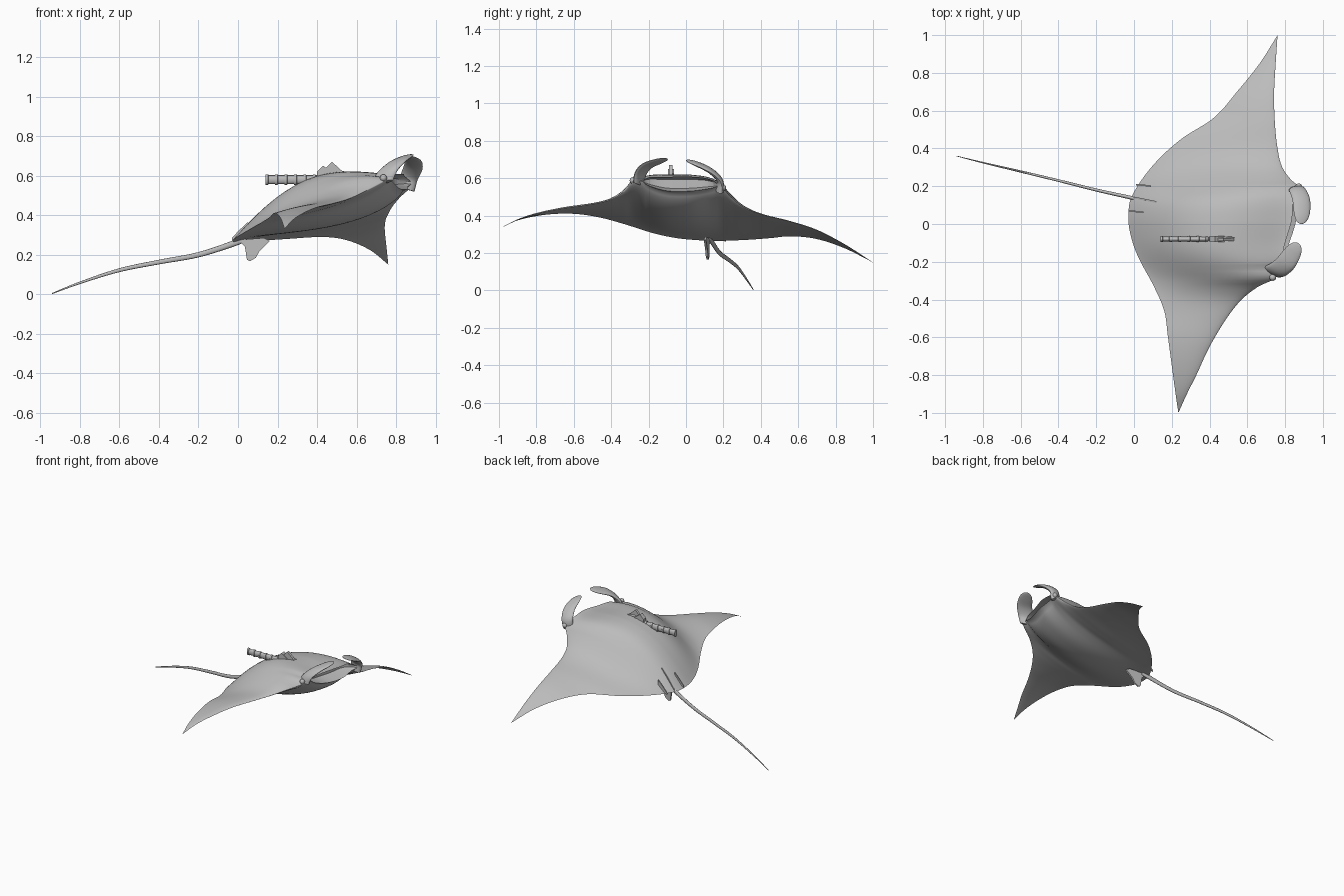
import bpy
import bmesh
import math
from mathutils import Vector

default = bpy.data.objects.get("Cube")
if default:
    bpy.data.objects.remove(default, do_unlink=True)

grey = bpy.data.materials.new("ray grey")
grey.use_nodes = True
grey.diffuse_color = (0.5, 0.5, 0.5, 1)
grey.node_tree.nodes["Principled BSDF"].inputs["Base Color"].default_value = grey.diffuse_color


def finish(name, bm, smooth=True):
    bmesh.ops.remove_doubles(bm, verts=bm.verts, dist=0.0004)
    bmesh.ops.recalc_face_normals(bm, faces=bm.faces)
    mesh = bpy.data.meshes.new(name)
    bm.to_mesh(mesh)
    bm.free()
    mesh.materials.append(grey)
    obj = bpy.data.objects.new(name, mesh)
    bpy.context.collection.objects.link(obj)
    if smooth:
        bpy.ops.object.select_all(action="DESELECT")
        obj.select_set(True)
        bpy.context.view_layer.objects.active = obj
        bpy.ops.object.shade_smooth_by_angle(angle=math.radians(50))


def skin(bm, rings):
    """Join closed rings of points into a capped surface."""
    loops = [[bm.verts.new(p) for p in ring] for ring in rings]
    count = len(loops[0])
    for a, b in zip(loops, loops[1:]):
        for i in range(count):
            j = (i + 1) % count
            bm.faces.new((a[i], a[j], b[j], b[i]))
    bm.faces.new(loops[0])
    bm.faces.new(loops[-1])


def sample(keys, s):
    """Smooth curve through keys whose first entry is the parameter."""
    k = 0
    while k < len(keys) - 2 and s > keys[k + 1][0]:
        k += 1
    a, b = Vector(keys[k]), Vector(keys[k + 1])
    before = Vector(keys[max(k - 1, 0)])
    after = Vector(keys[min(k + 2, len(keys) - 1)])
    span = b[0] - a[0]
    u = (s - a[0]) / span
    ta = (b - before) * (span / (b[0] - before[0]))
    tb = (after - a) * (span / (after[0] - a[0]))
    return (a * (2 * u**3 - 3 * u**2 + 1) + ta * (u**3 - 2 * u**2 + u)
            + b * (3 * u**2 - 2 * u**3) + tb * (u**3 - u**2))


# Body and wings: fore-aft sections swept from one wing tip to the other
# Each key is y, x, z
front_edge = [
    (-1, .235, .33), (-.9, .28, .378), (-.8, .33, .41), (-.65, .4, .44),
    (-.5, .49, .462), (-.4, .57, .487), (-.33, .66, .53), (-.29, .745, .575),
    (-.24, .765, .585), (-.1, .8, .57), (.02, .835, .57), (.13, .845, .57),
    (.19, .88, .555), (.23, .835, .51), (.3, .785, .45), (.4, .76, .408),
    (.55, .745, .37), (.7, .742, .322), (.85, .75, .245), (1, .76, .15)]
rear_edge = [
    (-1, .235, .33), (-.9, .22, .375), (-.75, .2, .405), (-.6, .18, .41),
    (-.46, .16, .39), (-.33, .105, .355), (-.17, .02, .305), (-.05, -.02, .28),
    (.05, -.03, .27), (.15, -.01, .265), (.31, .1, .27), (.45, .25, .28),
    (.56, .42, .29), (.7, .545, .275), (.85, .665, .225), (1, .76, .15)]


def hump(t, rear, front):
    """Curve from 0 to 0 over the chord with a peak of 1."""
    peak = rear / (rear + front)
    return (t / peak) ** rear * ((1 - t) / (1 - peak)) ** front


def body_section(y, steps=24):
    _, fx, fz = sample(front_edge, y)
    _, rx, rz = sample(rear_edge, y)
    swell = math.exp(-abs((y + .02) / .27) ** 3)
    top = .133 * swell + .038 * (1 - abs(y))
    belly = .085 * swell + .015 * (1 - abs(y))
    mouth = .04 * math.sqrt(max(0, 1 - ((y + .03) / .2) ** 2))
    nose = .65 + .65 * swell

    def point(t, height):
        return (rx + (fx - rx) * t, y, rz + (fz - rz) * t + height)

    ts = [(1 - math.cos(math.pi * i / steps)) / 2 for i in range(steps + 1)]
    upper = [point(t, top * hump(t, 1.1, nose) + mouth * t**3) for t in ts]
    lower = [point(t, -belly * hump(t, 1.4, .65) - mouth * t**3) for t in reversed(ts[1:])]
    lower[0] = (lower[0][0] + mouth * .6, y, lower[0][2])
    pocket = [(fx - mouth * 2, y, fz + mouth * k) for k in (.6, -.6)]
    return upper + pocket + lower


bm = bmesh.new()
skin(bm, [body_section(-1 + i / 60) for i in range(121)])
finish("body_and_wings", bm)


# Curled paddles beside the mouth, which may flare where they leave the head
def paddle(name, path, across, half_width, flare):
    bm = bmesh.new()
    keys = [(i, *p) for i, p in enumerate(path)]
    across = Vector(across).normalized()
    last = len(path) - 1
    rings = []
    for i in range(25):
        s = 1 - (1 - i / 24) ** 1.6
        p = Vector(sample(keys, s * last)[1:])
        q = Vector(sample(keys, min(s * last + .05, last + .05))[1:])
        normal = across.cross(q - p).normalized()
        w = half_width * math.sqrt(max(.0005, 1 - s**5)) * (1 + flare * (1 - s) ** 2)
        thick = .02 * (1 - .6 * s) * math.sqrt(max(.0005, 1 - s**8))
        rings.append([p + across * w * math.cos(a) + normal * thick * math.sin(a)
                      for a in (math.tau * k / 16 for k in range(16))])
    skin(bm, rings)
    finish(name, bm)


paddle("right_head_fin", [(.725, -.25, .565), (.755, -.245, .62), (.8, -.21, .665),
                          (.84, -.15, .69), (.868, -.1, .705)], (.8, -.4, .15), .052, .25)
paddle("left_head_fin", [(.855, .18, .53), (.865, .18, .59), (.885, .13, .64),
                         (.89, .06, .675), (.89, 0, .695)], (1, .15, -.3), .052, -.25)


# Small eyes set in the sides of the head
for name, centre in (("right_eye", (.735, -.283, .588)), ("left_eye", (.872, .197, .55))):
    bm = bmesh.new()
    bmesh.ops.create_uvsphere(bm, u_segments=16, v_segments=10, radius=.018)
    bmesh.ops.translate(bm, verts=bm.verts, vec=centre)
    finish(name, bm)


# Whip tail and tag parts: tubes with oval sections
def tube(name, path, wide, tall, sides=12):
    """Path keys are x, y, z, scale; the tube runs mostly along x."""
    bm = bmesh.new()
    skin(bm, [[(x, y + wide * k * math.cos(a), z + tall * k * math.sin(a))
               for a in (math.tau * i / sides for i in range(sides))]
              for x, y, z, k in path])
    finish(name, bm)


tail_keys = [(.04, .125, .285, 1), (-.02, .14, .258, .9), (-.2, .18, .2, .75),
             (-.4, .23, .163, .65), (-.6, .278, .122, .55),
             (-.8, .325, .058, .35), (-.94, .36, .004, .15)]
keys = [(i, *p) for i, p in enumerate(tail_keys)]
tube("tail", [sample(keys, i / 6)[1:] for i in range(37)], .011, .018)


# Thin upright blades around the tail base
def blade(name, outline, y, slope, half):
    bm = bmesh.new()
    skin(bm, [[(x, y - slope * x + side * half, z) for x, z in outline]
              for side in (-1, 1)])
    finish(name, bm, smooth=False)


blade("lower_tail_fin", [(.0, .275), (.035, .24), (.045, .175), (.06, .167), (.09, .185),
                         (.11, .22), (.16, .27), (.13, .285)], .125, .15, .006)
blade("rear_ridge", [(-.01, .26), (.0, .283), (.06, .35), (.12, .405), (.1, .32)],
      .14, .2, .005)
for name, x, y, z in (("left_rear_slit", .01, .21, .262), ("right_rear_slit", -.03, .067, .275)):
    blade(name, [(x, z), (x, z + .012), (x + .04, z + .053), (x + .08, z + .09),
                 (x + .08, z + .03)], y, .1, .004)

# Tracking tag: ribbed tube, tilted block, clamp and mounting pin
ribbed = []
for i in range(6):
    x = .14 + i * .048
    ribbed += [(x, -.08, .58, 1.12), (x + .012, -.08, .58, 1.12),
               (x + .014, -.08, .58, .92), (x + .046, -.08, .58, .92)]
tube("tag_tube", ribbed, .014, .024, 16)
blade("tag_block", [(.42, .615), (.475, .67), (.53, .62), (.49, .58)], -.082, 0, .009)
blade("tag_clamp", [(.4, .55), (.4, .62), (.43, .65), (.5, .6), (.46, .57)], -.08, 0, .016)
tube("tag_pin", [(.44, -.08, .62, 1), (.5, -.074, .62, 1), (.535, -.07, .62, .3)], .007, .009)
